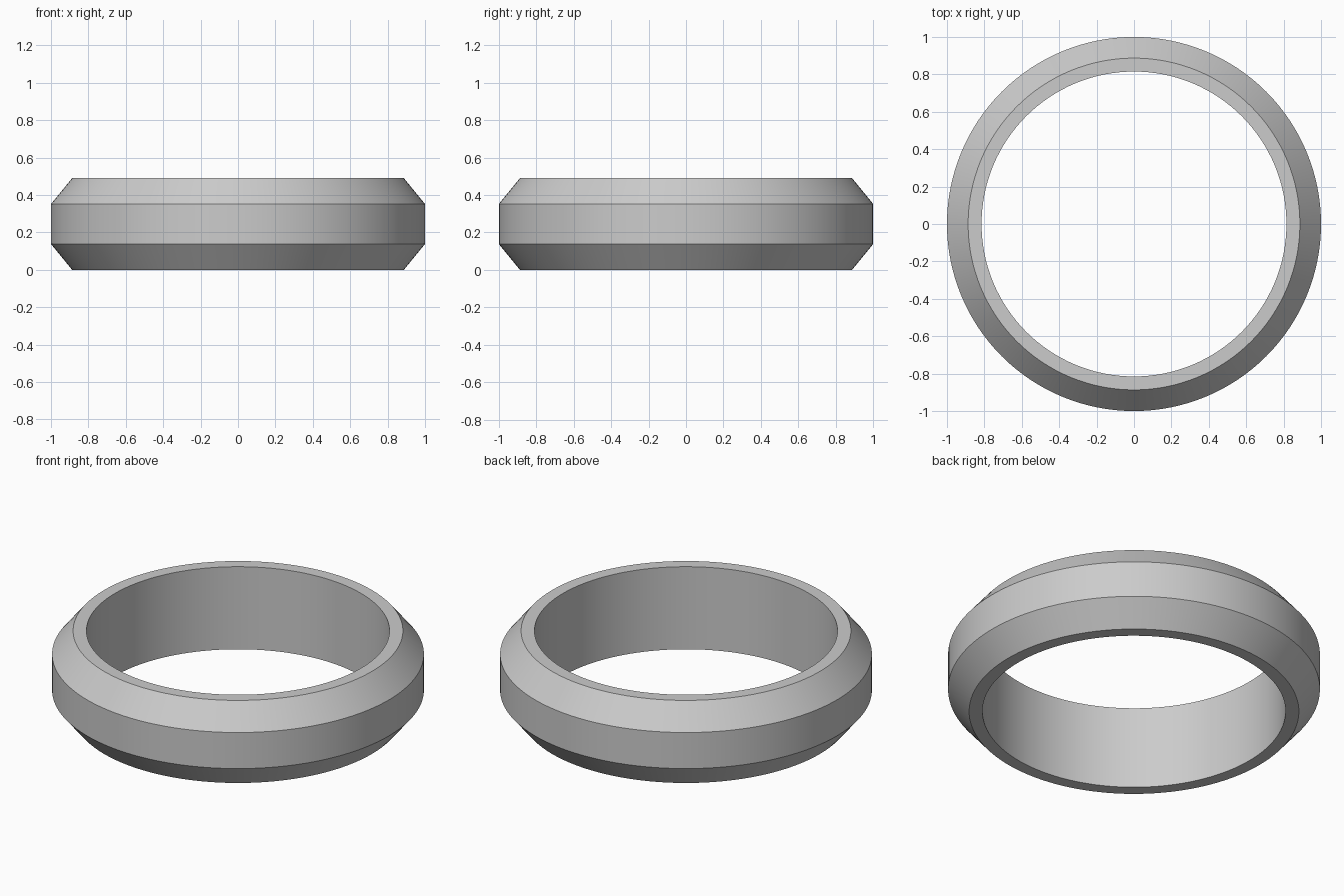
import bpy
import bmesh
import math
from mathutils import Matrix, Vector

cube = bpy.data.objects.get("Cube")
if cube:
    bpy.data.objects.remove(cube, do_unlink=True)

SEGMENTS = 128
HEIGHT = 0.49
INNER, RIM, OUTER = 0.815, 0.887, 1.0
BEVEL = 0.138

# Plain grey metal
grey = bpy.data.materials.new("grey_metal")
grey.use_nodes = True
colour = (0.6, 0.6, 0.6, 1)
grey.diffuse_color = colour
grey.node_tree.nodes["Principled BSDF"].inputs["Base Color"].default_value = colour

# Band cross-section: straight bore, flat rims, bevelled outer edges
profile = [
    (INNER, 0), (RIM, 0), (OUTER, BEVEL),
    (OUTER, HEIGHT - BEVEL), (RIM, HEIGHT), (INNER, HEIGHT),
]

# Revolve the closed section around the vertical axis
bm = bmesh.new()
rings = []
for i in range(SEGMENTS):
    turn = Matrix.Rotation(math.tau * i / SEGMENTS, 3, "Z")
    rings.append([bm.verts.new(turn @ Vector((r, 0, z))) for r, z in profile])
for i, ring in enumerate(rings):
    following = rings[(i + 1) % SEGMENTS]
    for j in range(len(profile)):
        k = (j + 1) % len(profile)
        bm.faces.new((ring[j], following[j], following[k], ring[k]))
bmesh.ops.recalc_face_normals(bm, faces=bm.faces)

mesh = bpy.data.meshes.new("ring_band")
bm.to_mesh(mesh)
bm.free()
mesh.materials.append(grey)
band = bpy.data.objects.new("ring_band", mesh)
bpy.context.collection.objects.link(band)

# Smooth around the band, crisp at the bevel edges
bpy.ops.object.select_all(action="DESELECT")
band.select_set(True)
bpy.context.view_layer.objects.active = band
bpy.ops.object.shade_smooth_by_angle(angle=math.radians(30))
